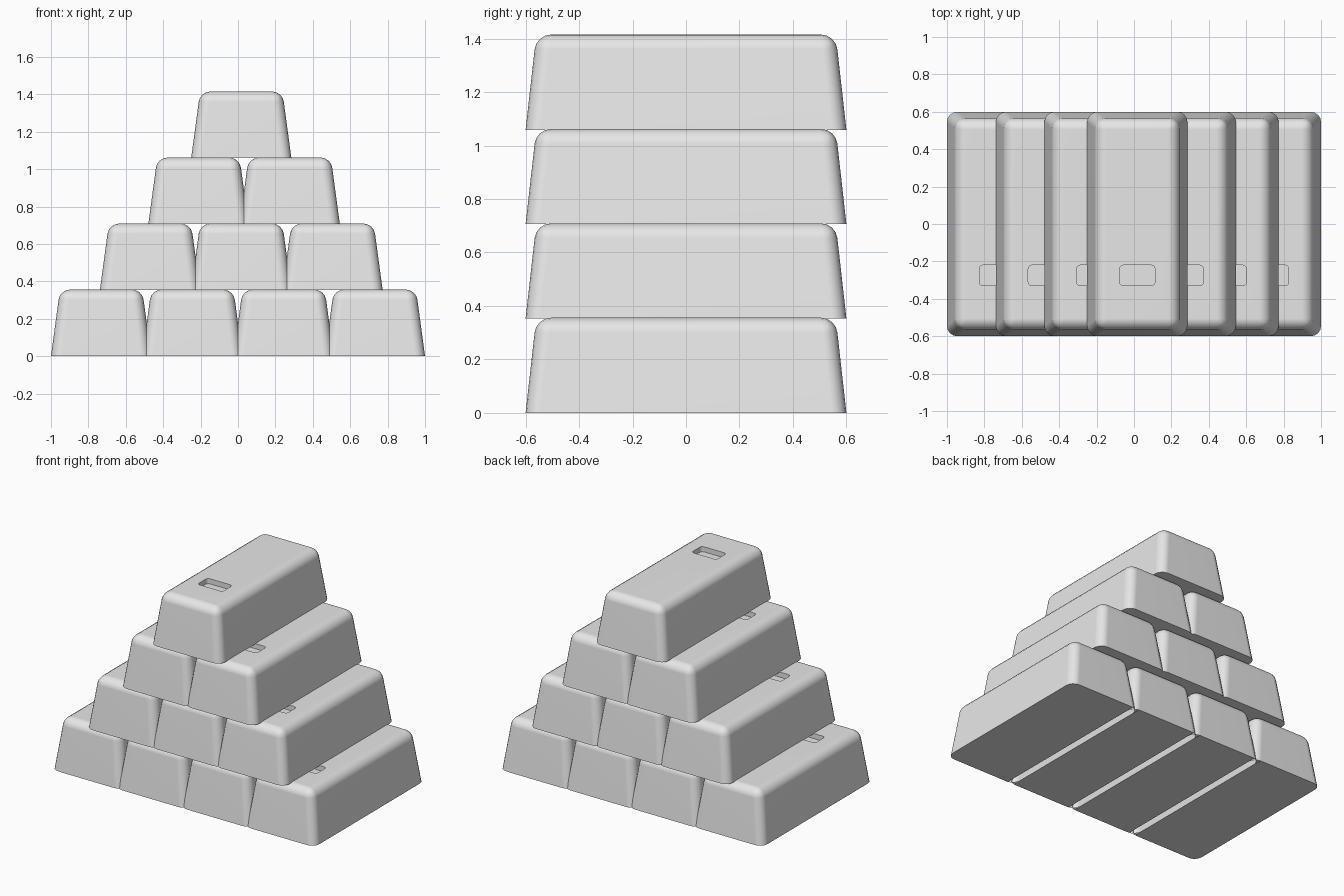
import bpy, bmesh, math

if "Cube" in bpy.data.objects:
    bpy.data.objects.remove(bpy.data.objects["Cube"])

BASE_X, BASE_Y = 0.268, 0.6      # half size at the foot
TOP_X, TOP_Y = 0.22, 0.56        # half size at the top
HEIGHT, STEP, PITCH = 0.356, 0.353, 0.488

grey = bpy.data.materials.new("light_grey")
grey.use_nodes = True
grey.diffuse_color = (0.8, 0.8, 0.8, 1)
grey.node_tree.nodes["Principled BSDF"].inputs["Base Color"].default_value = (0.8, 0.8, 0.8, 1)


def add_object(name, bm):
    mesh = bpy.data.meshes.new(name)
    bm.to_mesh(mesh)
    bm.free()
    obj = bpy.data.objects.new(name, mesh)
    bpy.context.collection.objects.link(obj)
    return obj


# Tapered bar with rounded top and corners, crisp at the foot
bm = bmesh.new()
bmesh.ops.create_cube(bm, size=2)
for v in bm.verts:
    top = v.co.z > 0
    v.co.x *= TOP_X if top else BASE_X
    v.co.y *= TOP_Y if top else BASE_Y
    v.co.z = HEIGHT if top else 0
rounded = [e for e in bm.edges if max(v.co.z for v in e.verts) > 0.1]
bmesh.ops.bevel(bm, geom=rounded, offset=0.055, segments=4, profile=0.5, affect='EDGES')
master = add_object("bar_master", bm)
master.data.materials.append(grey)

# Rounded slot sunk into the top near the front
bm = bmesh.new()
bmesh.ops.create_cube(bm, size=1)
for v in bm.verts:
    v.co.x *= 0.19
    v.co.y = v.co.y * 0.11 - 0.275
    v.co.z = v.co.z * 0.07 + HEIGHT
upright = [e for e in bm.edges if abs(e.verts[0].co.z - e.verts[1].co.z) > 0.01]
bmesh.ops.bevel(bm, geom=upright, offset=0.02, segments=3, profile=0.5, affect='EDGES')
cutter = add_object("slot_cutter", bm)
cutter.data.materials.append(grey)
cutter.hide_render = True

cut = master.modifiers.new("slot", 'BOOLEAN')
cut.operation, cut.solver, cut.object = 'DIFFERENCE', 'EXACT', cutter
bpy.context.view_layer.update()
bar_mesh = bpy.data.meshes.new_from_object(
    master.evaluated_get(bpy.context.evaluated_depsgraph_get()))
for helper in (master, cutter):
    bpy.data.objects.remove(helper)


def open_foot(mesh, side):
    """Leave a slit in the underside where neighbouring bars overlap."""
    bm = bmesh.new()
    bm.from_mesh(mesh)
    limit = PITCH - BASE_X
    foot = [f for f in bm.faces if all(v.co.z < 0.001 for v in f.verts)]
    edges = list({e for f in foot for e in f.edges})
    bmesh.ops.bisect_plane(bm, geom=foot + edges, plane_co=(side * limit, 0, 0), plane_no=(1, 0, 0))
    strip = [f for f in bm.faces if all(v.co.z < 0.001 for v in f.verts)
             and f.calc_center_median().x * side > limit]
    bmesh.ops.delete(bm, geom=strip, context='FACES')
    bm.to_mesh(mesh)
    bm.free()


# Pyramid stack: four rows, each one bar shorter than the row below
bars = []
for row, shift in enumerate((0, 0.0175, 0.0325, 0.0175)):
    count = 4 - row
    for i in range(count):
        mesh = bar_mesh.copy()
        bar = bpy.data.objects.new(f"bar_row{row + 1}_{i + 1}", mesh)
        bar.location = (shift + (i - (count - 1) / 2) * PITCH, 0, row * STEP)
        bpy.context.collection.objects.link(bar)
        if row == 0:
            if i > 0:
                open_foot(mesh, -1)
            if i < count - 1:
                open_foot(mesh, 1)
        bars.append(bar)

# Smooth rounded edges, flat sides
bpy.ops.object.select_all(action='DESELECT')
for bar in bars:
    bar.select_set(True)
bpy.context.view_layer.objects.active = bars[0]
bpy.ops.object.shade_smooth_by_angle(angle=math.radians(35))
for bar in bars:
    bar.modifiers.new("flat_sides", 'WEIGHTED_NORMAL').keep_sharp = True
